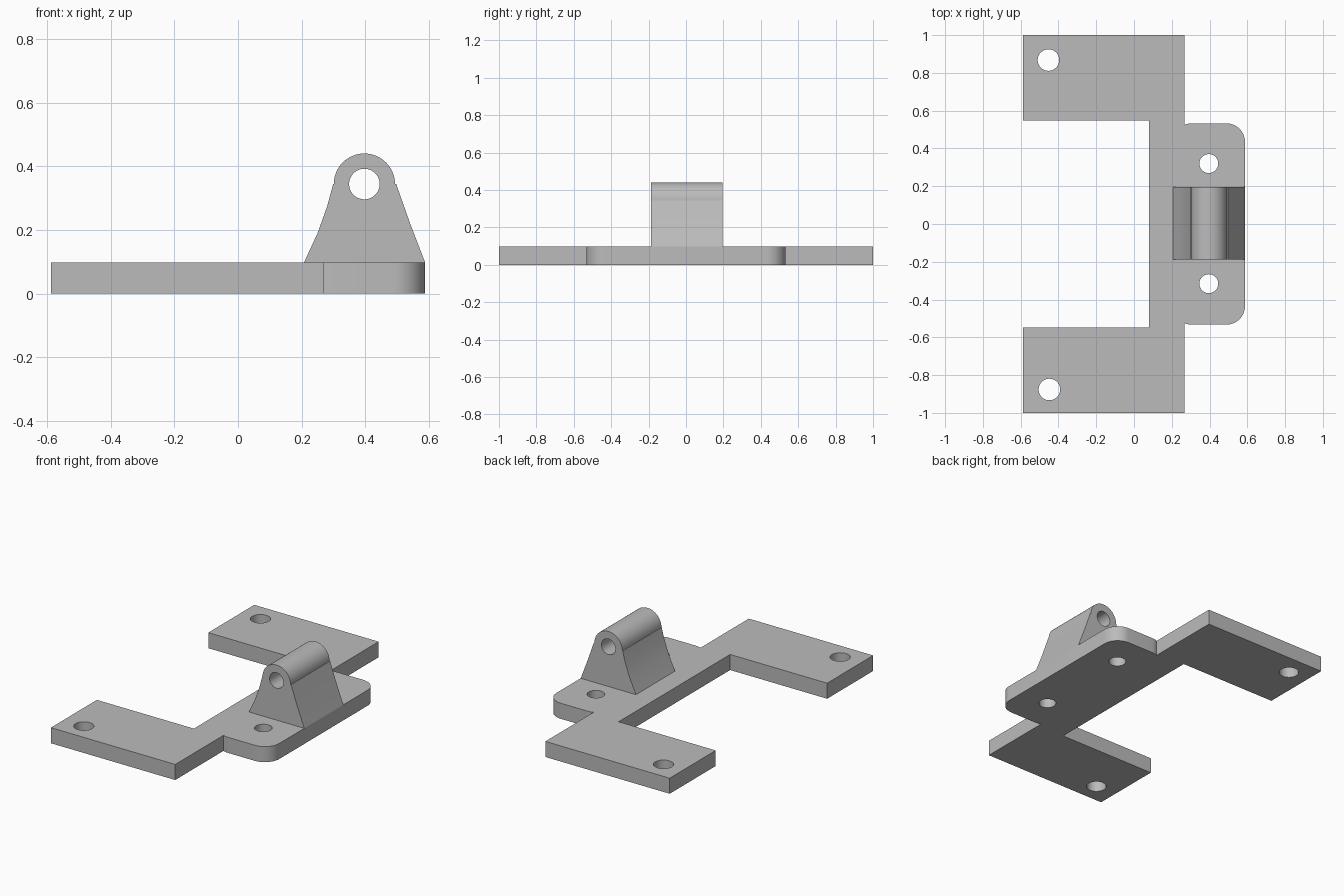
import bpy, bmesh
from math import sin, cos, pi, acos, radians

cube = bpy.data.objects.get("Cube")
if cube:
    bpy.data.objects.remove(cube, do_unlink=True)

grey = bpy.data.materials.new("plain grey")
grey.use_nodes = True
GREY = (0.5, 0.5, 0.5, 1)
grey.diffuse_color = GREY
grey.node_tree.nodes["Principled BSDF"].inputs["Base Color"].default_value = GREY


def arc(cx, cy, r, a, b, n):
    return [(cx + r * cos(a + (b - a) * i / n), cy + r * sin(a + (b - a) * i / n))
            for i in range(n + 1)]


def circle(cx, cy, r, n=48):
    return arc(cx, cy, r, 0, 2 * pi, n)[:-1]


def extruded(name, loops, thickness, location, rotation=(0, 0, 0)):
    """Fill the first loop, leave the others as holes, and extrude."""
    curve = bpy.data.curves.new(name, 'CURVE')
    curve.dimensions = '2D'
    curve.fill_mode = 'BOTH'
    curve.extrude = thickness / 2
    for loop in loops:
        spline = curve.splines.new('POLY')
        spline.points.add(len(loop) - 1)
        for point, (x, y) in zip(spline.points, loop):
            point.co = (x, y, 0, 1)
        spline.use_cyclic_u = True
    ob = bpy.data.objects.new(name, curve)
    bpy.context.collection.objects.link(ob)
    ob.location, ob.rotation_euler = location, rotation
    bpy.ops.object.select_all(action='DESELECT')
    ob.select_set(True)
    bpy.context.view_layer.objects.active = ob
    bpy.ops.object.convert(target='MESH')
    ob = bpy.context.object
    bm = bmesh.new()
    bm.from_mesh(ob.data)
    bmesh.ops.remove_doubles(bm, verts=bm.verts, dist=0.0001)
    bmesh.ops.recalc_face_normals(bm, faces=bm.faces)
    bm.to_mesh(ob.data)
    bm.free()
    ob.data.materials.clear()
    ob.data.materials.append(grey)
    bpy.ops.object.shade_smooth_by_angle(angle=radians(30))
    return ob


# Base plate: two arms, a spine and a pad with rounded corners
THICK, LEFT, RIGHT, ARM_X, SPINE_X = 0.097, -0.588, 0.588, 0.268, 0.08
PAD_LEFT, PAD_Y, R, ARM_Y = 0.207, 0.533, 0.1, 0.548
start = pi - acos((PAD_LEFT + R - ARM_X) / R)
half = [(SPINE_X, ARM_Y), (LEFT, ARM_Y), (LEFT, 1), (ARM_X, 1)]
half += arc(PAD_LEFT + R, PAD_Y - R, R, start, pi / 2, 5)
half += arc(RIGHT - R, PAD_Y - R, R, pi / 2, 0, 14)
outline = half + [(x, -y) for x, y in reversed(half)]
holes = [circle(-0.453, 0.868, 0.057), circle(-0.448, -0.876, 0.057),
         circle(0.396, 0.32, 0.05), circle(0.396, -0.316, 0.05)]
extruded("base_plate", [outline] + holes, THICK, (0, 0, THICK / 2))

# Pivot lug: tapered body with a round bored top
PX, PZ, PR = 0.397, 0.344, 0.096
lug = [(0.207, THICK), (RIGHT, THICK), (0.54, 0.222), (0.497, PZ)]
lug += arc(PX, PZ, PR, 0, pi, 32)
lug += [(0.299, PZ), (0.28, 0.274), (0.25, 0.19)]
extruded("pivot_lug", [lug, circle(PX, PZ, 0.048)], 0.384,
         (0, 0.004, 0), (pi / 2, 0, 0))
